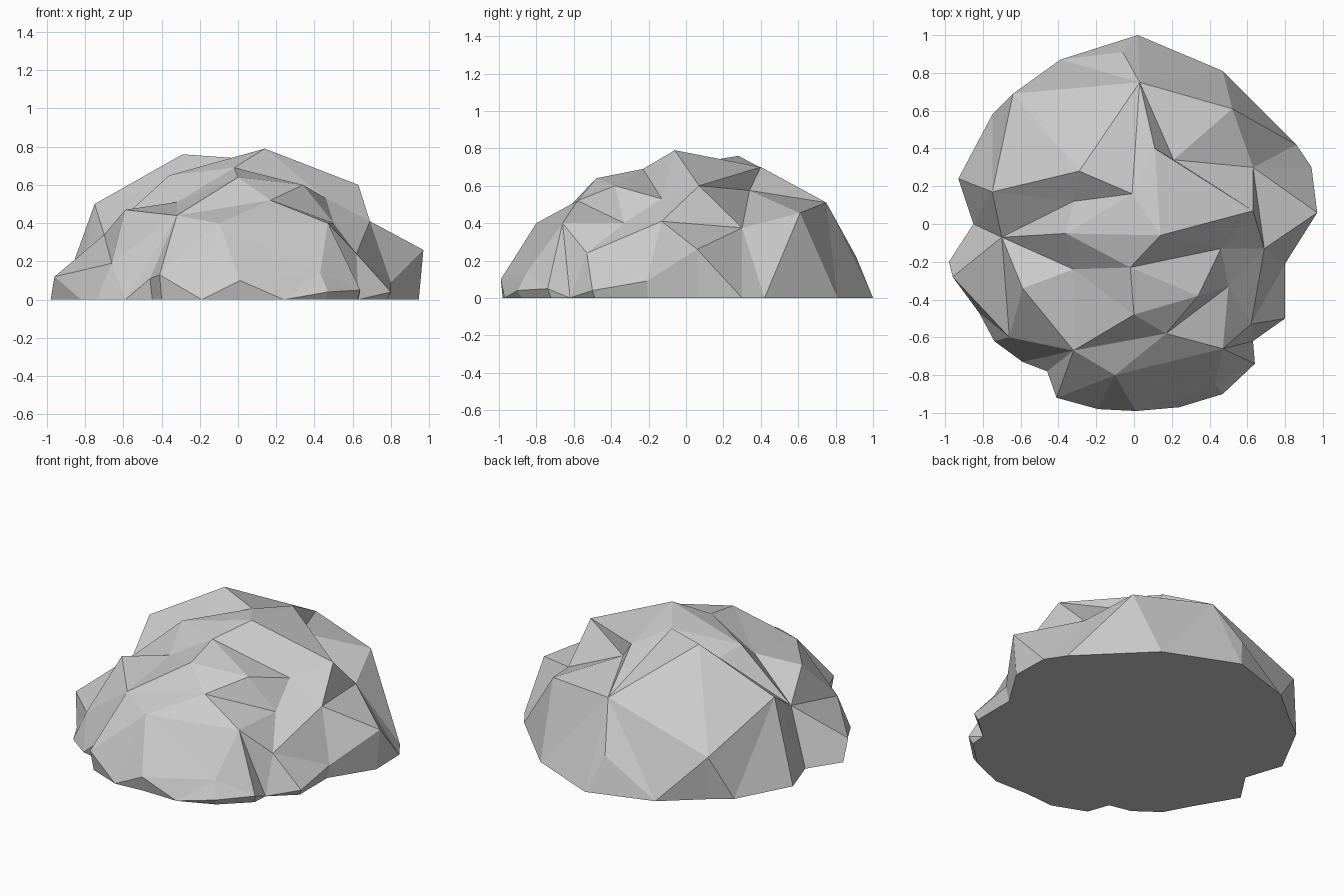
import bpy, bmesh
from mathutils import Vector
from mathutils.geometry import delaunay_2d_cdt

if "Cube" in bpy.data.objects:
    bpy.data.objects.remove(bpy.data.objects["Cube"])

# Widest outline of the rock, counter-clockwise from the back: (x, y) in plan
outline = [(0.02, 1.0), (-0.39, 0.87), (-0.64, 0.69), (-0.75, 0.58),
           (-0.93, 0.24), (-0.85, 0.0), (-0.98, -0.20), (-0.96, -0.28), (-0.82, -0.47),
           (-0.74, -0.62), (-0.59, -0.73), (-0.46, -0.78), (-0.41, -0.92), (-0.19, -0.98),
           (0.01, -0.99), (0.24, -0.97), (0.47, -0.90), (0.64, -0.74), (0.63, -0.62),
           (0.80, -0.50), (0.80, -0.21), (0.97, 0.06), (0.94, 0.30), (0.86, 0.42),
           (0.47, 0.81)]
# Outline corners that overhang the ground: index -> height
lifted = {2: 0.28, 7: 0.12, 11: 0.11, 12: 0.13, 14: 0.10, 16: 0.04, 17: 0.05,
          19: 0.04, 20: 0.09, 21: 0.26}

# Crest and valley corners
corner = {
    # back slope
    "A": (0.03, 0.75, 0.51), "B": (0.11, 0.40, 0.70), "C": (0.21, 0.34, 0.575),
    "F": (0.52, 0.61, 0.455), "E": (0.63, 0.30, 0.375), "a": (-0.06, 0.91, 0.22),
    # main crest and right shoulder
    "L": (-0.75, 0.17, 0.50), "K": (-0.29, 0.28, 0.76), "J": (-0.01, 0.16, 0.74),
    "I": (0.14, -0.06, 0.79), "D": (0.63, 0.07, 0.60), "H": (0.69, -0.13, 0.41),
    # shelf under the crest
    "M": (-0.32, 0.12, 0.62), "N": (-0.36, -0.05, 0.65), "O": (-0.70, -0.07, 0.34),
    "Q": (-0.32, -0.24, 0.51), "P": (-0.02, -0.23, 0.69), "S": (0.46, -0.13, 0.53),
    # front lump
    "W": (-0.59, -0.34, 0.47), "T": (0.0, -0.48, 0.64), "R": (0.34, -0.38, 0.60),
    "Y": (0.50, -0.33, 0.40), "V": (-0.32, -0.67, 0.44), "U": (0.17, -0.58, 0.52),
    "X": (-0.10, -0.80, 0.40), "Z": (0.47, -0.66, 0.40), "G": (0.62, -0.53, 0.24),
    "w": (-0.66, -0.60, 0.19), "z": (0.43, -0.85, 0.14),
}
# Crease lines running through those corners, and from outline corners inward
ridges = ("LKJID JABD ACD CED CFE AF DHG EH LMJ MOL ONI OQPI PSD OWV "
          "VTR VUZ TURSY UYZ VXU XZG XzZ WwO wV aA").split()
spurs = {0: "a", 1: "a", 2: "KAL", 7: "Ow", 11: "V", 12: "VX", 14: "Xz",
         21: "EH", 23: "EF"}

# Triangulate the plan along the creases, then raise it
names = list(corner)
n = len(outline)
points = [Vector((x, y, lifted.get(i, 0.0))) for i, (x, y) in enumerate(outline)]
points += [Vector(corner[k]) for k in names]
creases = [(n + names.index(p), n + names.index(q))
           for r in ridges for p, q in zip(r, r[1:])]
creases += [(i, n + names.index(k)) for i, ks in spurs.items() for k in ks]
flat, _, faces, origin, _, _ = delaunay_2d_cdt(
    [p.xy for p in points], creases, [list(range(n))], 1, 1e-5)

bm = bmesh.new()
verts, slot = [], {}
for v, src in zip(flat, origin):
    z = points[src[0]].z if src else 0.4
    verts.append(bm.verts.new((v.x, v.y, z)))
    for s in src:
        slot[s] = verts[-1]
for f in faces:
    bm.faces.new([verts[i] for i in f])

# Undercut skirt below lifted corners, and flat underside
rim = [slot[i] for i in range(n)]
foot = [bm.verts.new((v.co.x * 0.975, v.co.y * 0.975, 0)) if i in lifted else v
        for i, v in enumerate(rim)]
for i in range(n):
    j = (i + 1) % n
    loop = list(dict.fromkeys([rim[j], rim[i], foot[i], foot[j]]))
    if len(loop) > 2:
        bm.faces.new(loop)
bm.faces.new(foot[::-1])
bmesh.ops.recalc_face_normals(bm, faces=bm.faces[:])

mesh = bpy.data.meshes.new("rock")
bm.to_mesh(mesh)
bm.free()
bpy.context.collection.objects.link(bpy.data.objects.new("rock", mesh))
